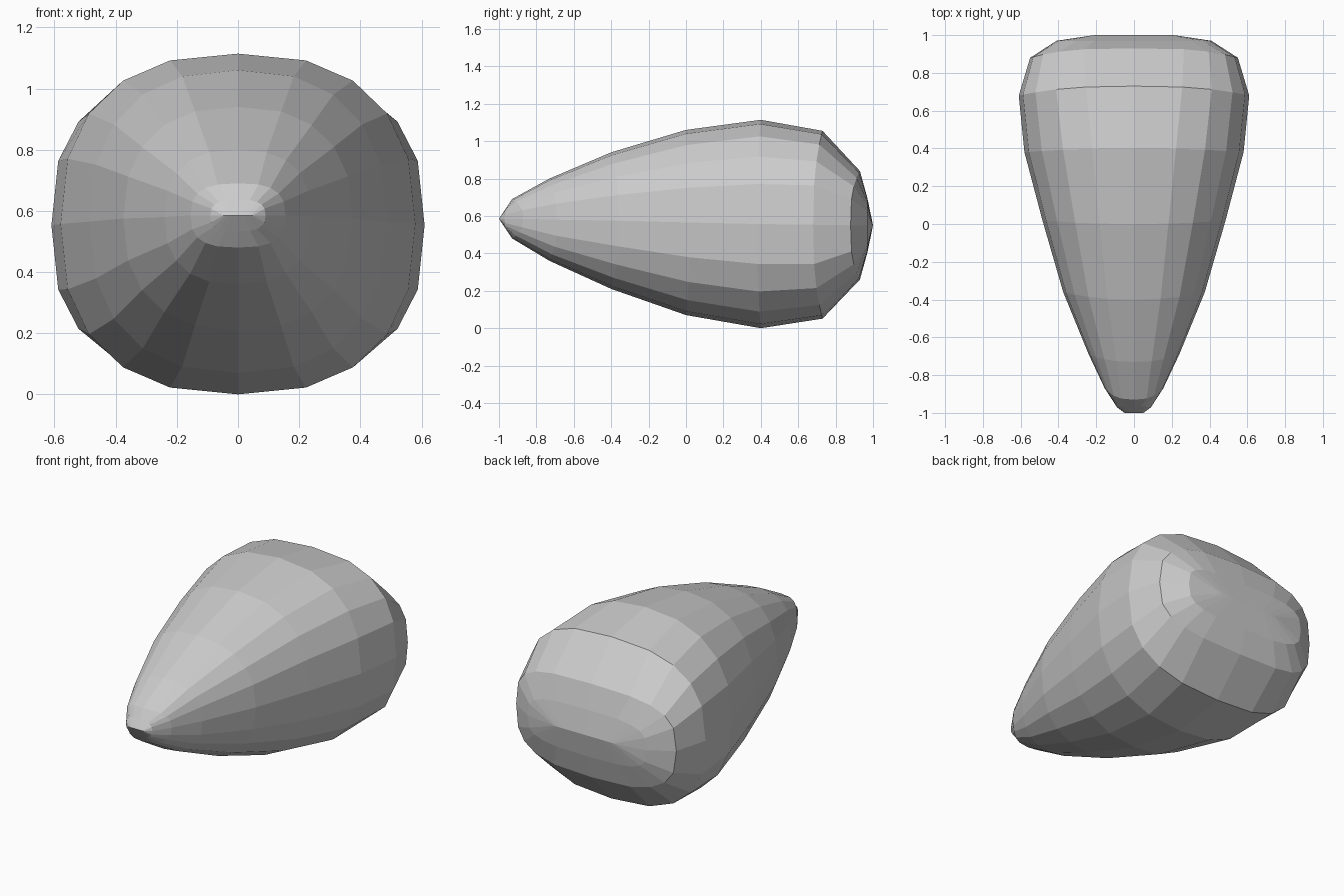
import bpy, bmesh
from math import sin, cos, pi, copysign

if "Cube" in bpy.data.objects:
    bpy.data.objects.remove(bpy.data.objects["Cube"])

SIDES = 20
# y at top, y at side, half width, half height, centre height, squareness
RINGS = [
    (-1.00, -1.00, 0.05, 0.00, 0.585, 2.5),
    (-0.965, -0.97, 0.09, 0.052, 0.585, 2.8),
    (-0.93, -0.87, 0.155, 0.105, 0.585, 2.8),
    (-0.73, -0.69, 0.24, 0.22, 0.58, 2.5),
    (-0.40, -0.36, 0.375, 0.365, 0.575, 2.4),
    (0.00, 0.02, 0.485, 0.495, 0.565, 2.4),
    (0.40, 0.38, 0.58, 0.557, 0.557, 2.45),
    (0.73, 0.68, 0.61, 0.502, 0.553, 2.7),
    (0.93, 0.88, 0.55, 0.29, 0.55, 3.2),
    (0.97, 0.97, 0.41, 0.145, 0.55, 3.5),
    (1.00, 1.00, 0.21, 0.00, 0.55, 3.5),
]


def spow(v, p):
    return 0.0 if abs(v) < 1e-6 else copysign(abs(v) ** p, v)


# Tapered pebble body: rounded-square rings lofted from tip to blunt back
bm = bmesh.new()
loops = []
for yt, ys, a, b, zc, n in RINGS:
    loop = []
    for k in range(SIDES):
        t = 2 * pi * k / SIDES
        y = yt + (ys - yt) * cos(t) ** 2
        loop.append(bm.verts.new((a * spow(cos(t), 2 / n), y,
                                  zc + b * spow(sin(t), 2 / n))))
    loops.append(loop)
for l0, l1 in zip(loops, loops[1:]):
    for k in range(SIDES):
        j = (k + 1) % SIDES
        bm.faces.new((l0[k], l0[j], l1[j], l1[k]))

# Close both ends by merging the flattened rings into a seam
bmesh.ops.remove_doubles(bm, verts=bm.verts[:], dist=0.0005)
bmesh.ops.recalc_face_normals(bm, faces=bm.faces[:])
mesh = bpy.data.meshes.new("tapered_body")
bm.to_mesh(mesh)
bm.free()
obj = bpy.data.objects.new("tapered_body", mesh)
bpy.context.collection.objects.link(obj)
